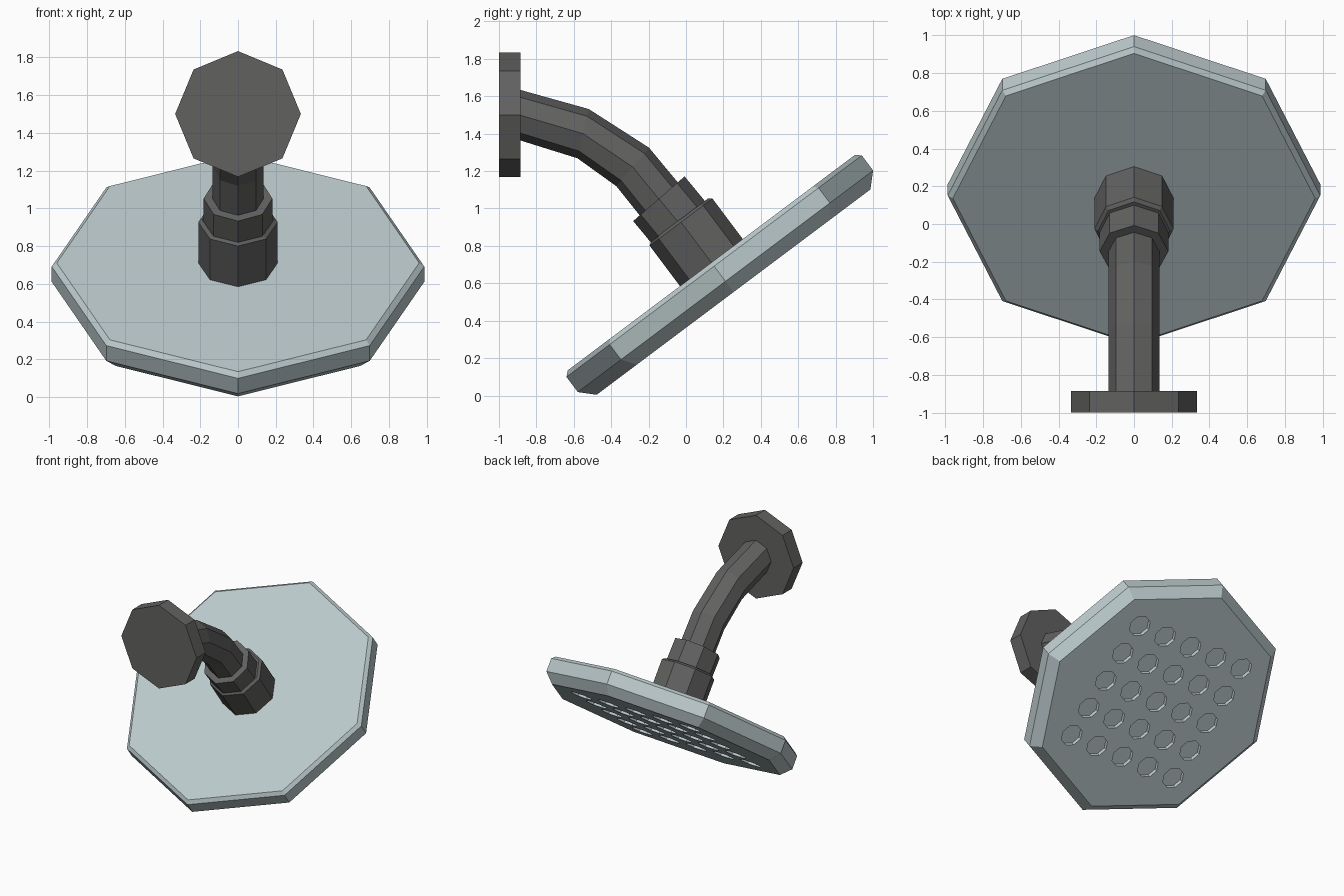
import bpy
import bmesh
from math import cos, sin, pi, radians
from mathutils import Vector

if "Cube" in bpy.data.objects:
    bpy.data.objects.remove(bpy.data.objects["Cube"])

SIDES = 8
TILT = radians(36.87)
X = Vector((1, 0, 0))
U = Vector((0, cos(TILT), sin(TILT)))     # slope direction of the spray plate
N = Vector((0, -sin(TILT), cos(TILT)))    # plate axis, pointing up to the arm
AXIS_U = 0.535


def material(name, color):
    mat = bpy.data.materials.new(name)
    mat.use_nodes = True
    mat.diffuse_color = (*color, 1)
    mat.node_tree.nodes["Principled BSDF"].inputs["Base Color"].default_value = (*color, 1)
    return mat


def add_tube(bm, rings):
    """Skin octagonal rings given as (centre, up vector, radius), capped at both ends."""
    loops = []
    for centre, up, radius in rings:
        angles = [2 * pi * i / SIDES for i in range(SIDES)]
        loops.append([bm.verts.new(centre + radius * (cos(a) * X + sin(a) * up)) for a in angles])
    for a, b in zip(loops, loops[1:]):
        for i in range(SIDES):
            j = (i + 1) % SIDES
            bm.faces.new((a[i], a[j], b[j], b[i]))
    bm.faces.new(loops[0][::-1])
    bm.faces.new(loops[-1])


def make_part(name, tubes, mat):
    bm = bmesh.new()
    for rings in tubes:
        add_tube(bm, rings)
    bmesh.ops.recalc_face_normals(bm, faces=bm.faces)
    mesh = bpy.data.meshes.new(name)
    bm.to_mesh(mesh)
    bm.free()
    mesh.materials.append(mat)
    obj = bpy.data.objects.new(name, mesh)
    bpy.context.collection.objects.link(obj)
    return obj


def on_axis(height, radius, dx=0, du=0):
    """Ring on the tilted plate axis, optionally shifted within the plate."""
    return (N * height + U * (AXIS_U + du) + X * dx, U, radius)


def in_profile(y, z, radius, degrees):
    """Ring on the centre plane, its up vector turned from +y towards +z."""
    t = radians(degrees)
    return (Vector((0, y, z)), Vector((0, cos(t), sin(t))), radius)


dark = material("dark grey metal", (0.12, 0.12, 0.118))
pale = material("pale blue grey", (0.50, 0.59, 0.605))

# Wall flange
make_part("wall_flange", [[in_profile(-1, 1.5, 0.333, 90), in_profile(-0.885, 1.5, 0.333, 90)]], dark)

# Bent arm
make_part("arm", [[in_profile(-0.89, 1.5, 0.135, 90), in_profile(-0.55, 1.4, 0.135, 77),
                   in_profile(-0.285, 1.222, 0.135, 50), in_profile(-0.12, 1.02, 0.135, 39)]], dark)

# Collars between arm and plate
make_part("upper_collar", [[in_profile(-0.145, 1.052, 0.182, 41),
                            in_profile(-0.04, 0.925, 0.182, 37)]], dark)
make_part("lower_collar", [[on_axis(0.48, 0.21), on_axis(0.757, 0.21), on_axis(0.772, 0.19)]], dark)

# Spray plate with chamfered rims
plate = make_part("spray_plate", [[on_axis(0.29, 0.915), on_axis(0.362, 0.987),
                                   on_axis(0.463, 0.987), on_axis(0.487, 0.96)]], pale)

# Five by five grid of shallow nozzle recesses in the underside
STEP = 0.24
holes = [[on_axis(0.25, 0.083, i * STEP, j * STEP), on_axis(0.32, 0.083, i * STEP, j * STEP)]
         for i in range(-2, 3) for j in range(-2, 3)]
cutter = make_part("nozzle_cutter", holes, pale)
cutter.hide_render = True
cut = plate.modifiers.new("nozzles", 'BOOLEAN')
cut.operation = 'DIFFERENCE'
cut.solver = 'EXACT'
cut.object = cutter
bpy.context.view_layer.update()
evaluated = plate.evaluated_get(bpy.context.evaluated_depsgraph_get())
cut_mesh = bpy.data.meshes.new_from_object(evaluated)
plate.modifiers.clear()
plate.data = cut_mesh
bpy.data.objects.remove(cutter)
